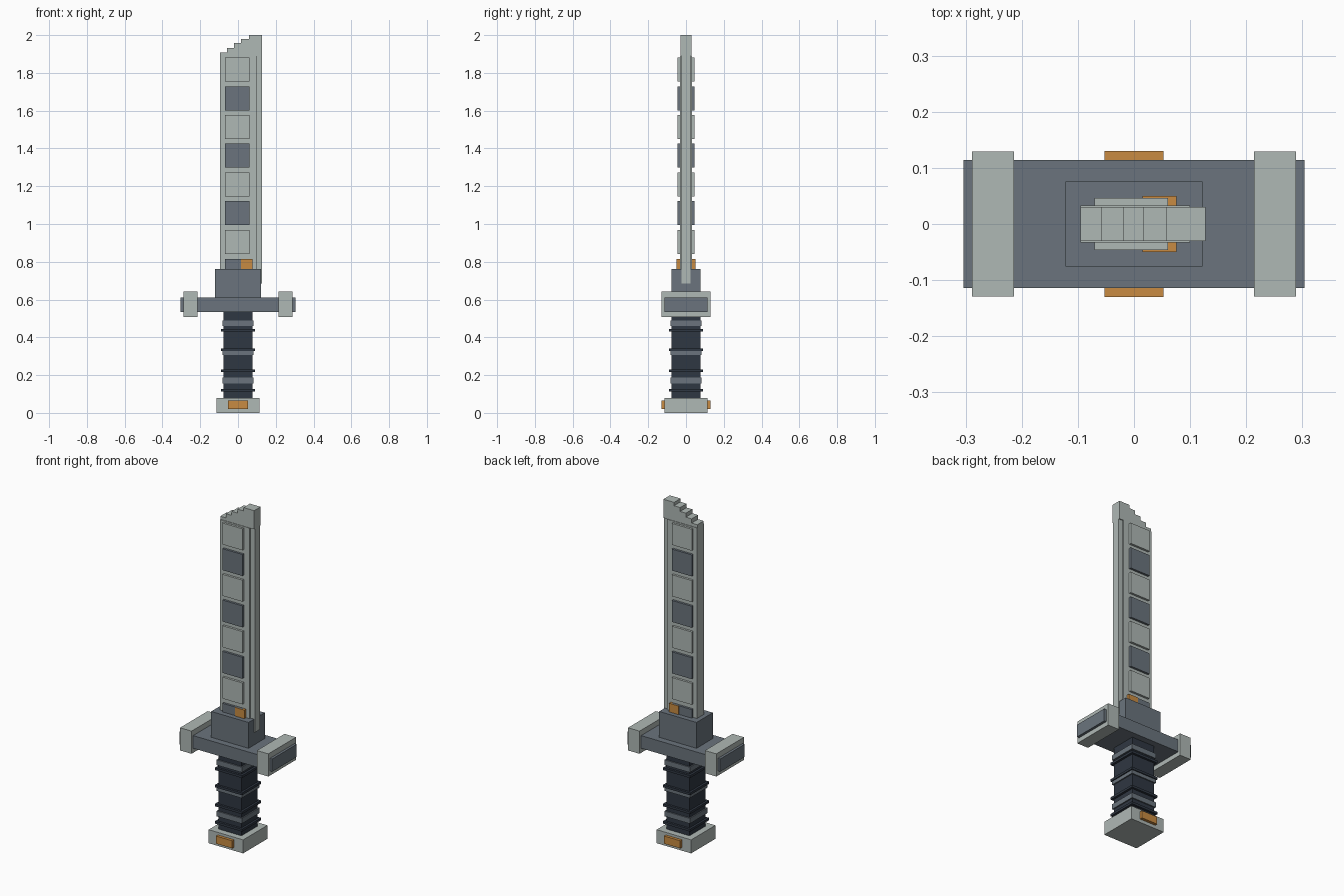
import bpy
import bmesh

cube = bpy.data.objects.get("Cube")
if cube:
    bpy.data.objects.remove(cube, do_unlink=True)


def material(name, rgb):
    mat = bpy.data.materials.new(name)
    mat.use_nodes = True
    mat.diffuse_color = (*rgb, 1)
    mat.node_tree.nodes["Principled BSDF"].inputs["Base Color"].default_value = (*rgb, 1)
    return mat


light = material("pale steel", (0.43, 0.48, 0.46))
slate = material("slate grey", (0.145, 0.175, 0.205))
navy = material("dark navy", (0.028, 0.038, 0.054))
orange = material("orange", (0.58, 0.26, 0.055))


def add_object(name, bm, mat):
    bmesh.ops.recalc_face_normals(bm, faces=bm.faces)
    mesh = bpy.data.meshes.new(name)
    bm.to_mesh(mesh)
    bm.free()
    mesh.materials.append(mat)
    obj = bpy.data.objects.new(name, mesh)
    bpy.context.scene.collection.objects.link(obj)
    return obj


def box(name, mat, xs, ys, zs):
    """Box given by its low and high limits on each axis."""
    bm = bmesh.new()
    bmesh.ops.create_cube(bm, size=1)
    for v in bm.verts:
        for axis, (low, high) in enumerate((xs, ys, zs)):
            v.co[axis] = high if v.co[axis] > 0 else low
    return add_object(name, bm, mat)


def centred(name, mat, half_x, half_y, zs):
    return box(name, mat, (-half_x, half_x), (-half_y, half_y), zs)


def paired_plate(name, mat, xs, inner, outer, zs):
    """The same plate on the front and the back."""
    box(name + "_front", mat, xs, (-outer, -inner), zs)
    box(name + "_back", mat, xs, (inner, outer), zs)


# Pommel with orange studs
centred("pommel", light, 0.113, 0.113, (0, 0.08))
paired_plate("pommel_stud", orange, (-0.053, 0.053), 0.11, 0.13, (0.02, 0.065))

# Grip with wrapped bands
centred("grip", navy, 0.076, 0.076, (0.075, 0.54))
for i, zs in enumerate([(0.156, 0.187), (0.307, 0.33), (0.459, 0.49)]):
    centred(f"grip_band_{i + 1}", slate, 0.083, 0.083, zs)
for i, z in enumerate([0.12, 0.223, 0.335, 0.437]):
    centred(f"grip_ring_{i + 1}", navy, 0.089, 0.089, (z - 0.007, z + 0.007))

# Cross guard with end caps and blade collar
centred("cross_guard", slate, 0.304, 0.114, (0.535, 0.61))
box("guard_cap_right", light, (-0.289, -0.214), (-0.129, 0.129), (0.508, 0.642))
box("guard_cap_left", light, (0.214, 0.289), (-0.129, 0.129), (0.508, 0.642))
centred("blade_collar", slate, 0.122, 0.076, (0.6, 0.763))

# Blade body and cutting edge
box("blade", light, (-0.095, 0.1), (-0.033, 0.033), (0.74, 1.89))
box("cutting_edge", light, (0.095, 0.127), (-0.024, 0.024), (0.685, 1.895))

# Stepped tip, extruded from its outline
step_x = [-0.095, -0.058, -0.02, 0.017, 0.057, 0.127]
step_z = [1.908, 1.933, 1.957, 1.98, 2.0]
outline = [(step_x[-1], 1.89), (step_x[0], 1.89)]
for i, z in enumerate(step_z):
    outline += [(step_x[i], z), (step_x[i + 1], z)]
bm = bmesh.new()
face = bm.faces.new([bm.verts.new((x, -0.03, z)) for x, z in outline])
extruded = bmesh.ops.extrude_face_region(bm, geom=[face])["geom"]
bmesh.ops.translate(bm, vec=(0, 0.06, 0),
                    verts=[e for e in extruded if isinstance(e, bmesh.types.BMVert)])
add_object("blade_tip", bm, light)

# Alternating raised panels on both faces of the blade
for i in range(7):
    z = 0.842 + i * 0.152
    paired_plate(f"blade_panel_{i + 1}", slate if i % 2 else light,
                 (-0.07, 0.061), 0.03, 0.046, (z, z + 0.127))
paired_plate("base_panel", slate, (-0.07, 0.061), 0.03, 0.046, (0.75, 0.814))
paired_plate("base_stud", orange, (0.015, 0.076), 0.03, 0.05, (0.75, 0.814))
